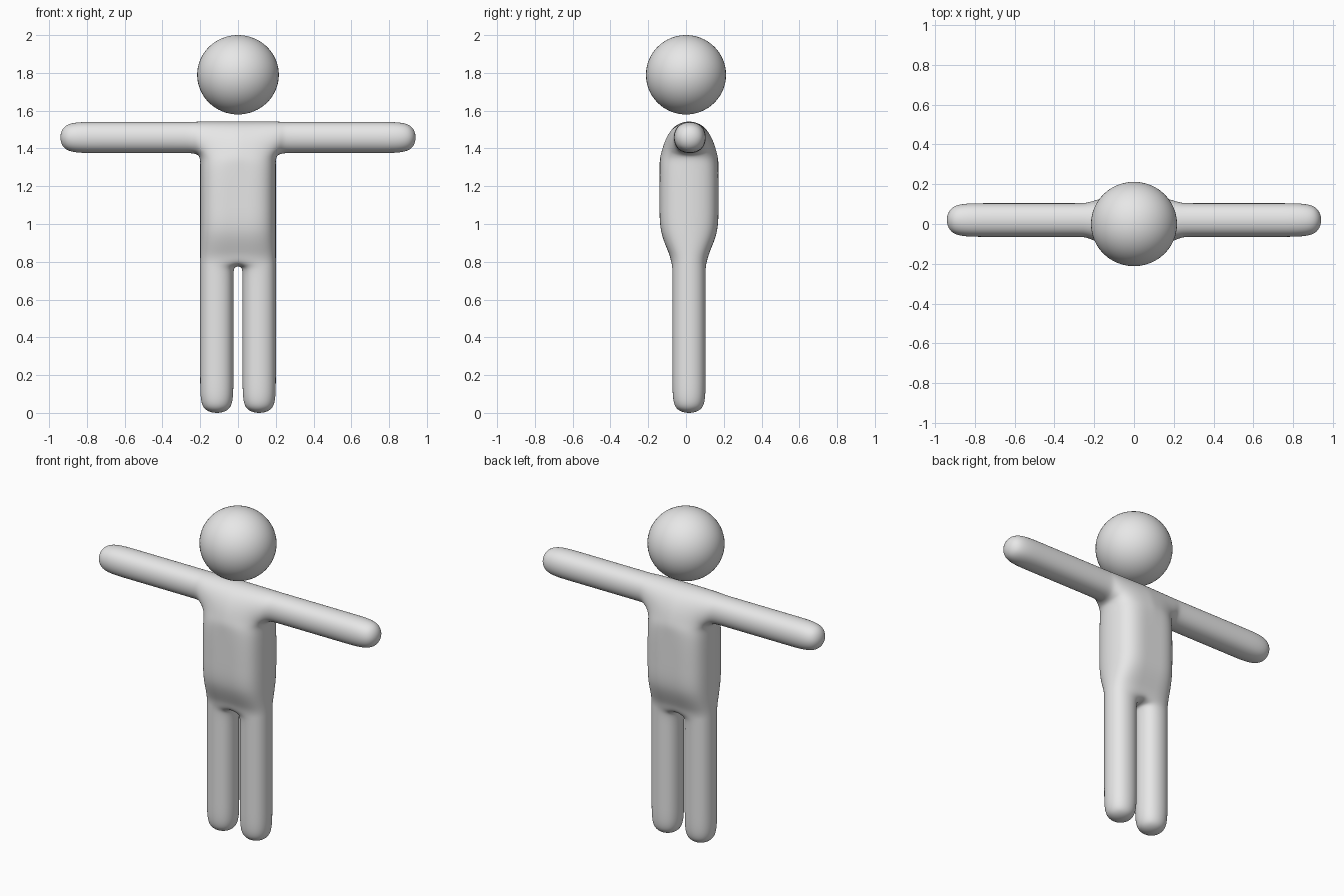
import bpy, bmesh

if "Cube" in bpy.data.objects:
    bpy.data.objects.remove(bpy.data.objects["Cube"])

grey = bpy.data.materials.new("light grey")
grey.diffuse_color = (0.8, 0.8, 0.8, 1)
grey.use_nodes = True
grey.node_tree.nodes["Principled BSDF"].inputs["Base Color"].default_value = grey.diffuse_color

YC = 0.016                       # depth centre of the body
OUT, INN = 0.208, 0.0165         # outer and inner columns of the cage
LEG, WIDE = 0.0955, 0.156        # half depths of leg and torso

bm = bmesh.new()


def quad(*pts):
    bm.faces.new([bm.verts.new(p) for p in pts])


def tube(loops, cap=True):
    """Skin a list of four-point loops and close the last one."""
    for a, b in zip(loops, loops[1:]):
        for i in range(4):
            j = (i + 1) % 4
            quad(a[i], a[j], b[j], b[i])
    if cap:
        quad(*loops[-1])


# Torso rows: height, half depth at outer columns, half depth at inner columns
rows = [(0.775, LEG, LEG), (0.83, LEG, LEG), (0.95, WIDE, WIDE),
        (1.10, WIDE, WIDE), (1.32, WIDE, WIDE), (1.36, 0.125, WIDE),
        (1.55, 0.0925, 0.0925)]
cols = (-OUT, -INN, INN, OUT)


def point(c, r, side):
    z, outer, inner = rows[r]
    return (cols[c], YC + side * (outer if c in (0, 3) else inner), z)


for r in range(len(rows) - 1):
    for side in (-1, 1):
        for c in range(3):
            quad(point(c, r, side), point(c + 1, r, side),
                 point(c + 1, r + 1, side), point(c, r + 1, side))
    if r < len(rows) - 2:        # the shoulder row is left open for the arms
        for c in (0, 3):
            quad(point(c, r, -1), point(c, r, 1),
                 point(c, r + 1, 1), point(c, r + 1, -1))
# Shoulder top and crotch
top = len(rows) - 1
for c in range(3):
    quad(point(c, top, -1), point(c + 1, top, -1),
         point(c + 1, top, 1), point(c, top, 1))
quad(point(1, 0, -1), point(2, 0, -1), point(2, 0, 1), point(1, 0, 1))

for s in (-1, 1):
    # Leg
    tube([[(s * INN, YC - LEG, z), (s * OUT, YC - LEG, z),
           (s * OUT, YC + LEG, z), (s * INN, YC + LEG, z)]
          for z in (0.775, 0.73, 0.14, -0.012)])
    # Arm
    c = 3 if s > 0 else 0
    base = [point(c, top - 1, -1), point(c, top - 1, 1),
            point(c, top, 1), point(c, top, -1)]
    arm = [[(s * x, -0.072, 1.368), (s * x, 0.112, 1.368),
            (s * x, 0.112, 1.548), (s * x, -0.072, 1.548)]
           for x in (0.24, 0.30, 0.77, 0.955)]
    tube([base] + arm)

bmesh.ops.remove_doubles(bm, verts=bm.verts, dist=1e-4)
bmesh.ops.recalc_face_normals(bm, faces=bm.faces)
for f in bm.faces:
    f.smooth = True
mesh = bpy.data.meshes.new("body")
bm.to_mesh(mesh)
bm.free()
body = bpy.data.objects.new("body", mesh)
bpy.context.collection.objects.link(body)
mesh.materials.append(grey)
sub = body.modifiers.new("rounding", 'SUBSURF')
sub.levels = sub.render_levels = 4

# Head floating above the shoulders
bpy.ops.mesh.primitive_uv_sphere_add(segments=48, ring_count=32, radius=0.21,
                                     location=(0, 0, 1.79))
head = bpy.context.object
head.name = "head"
head.scale = (1.03, 1.01, 1)
head.data.materials.append(grey)
bpy.ops.object.shade_smooth()
